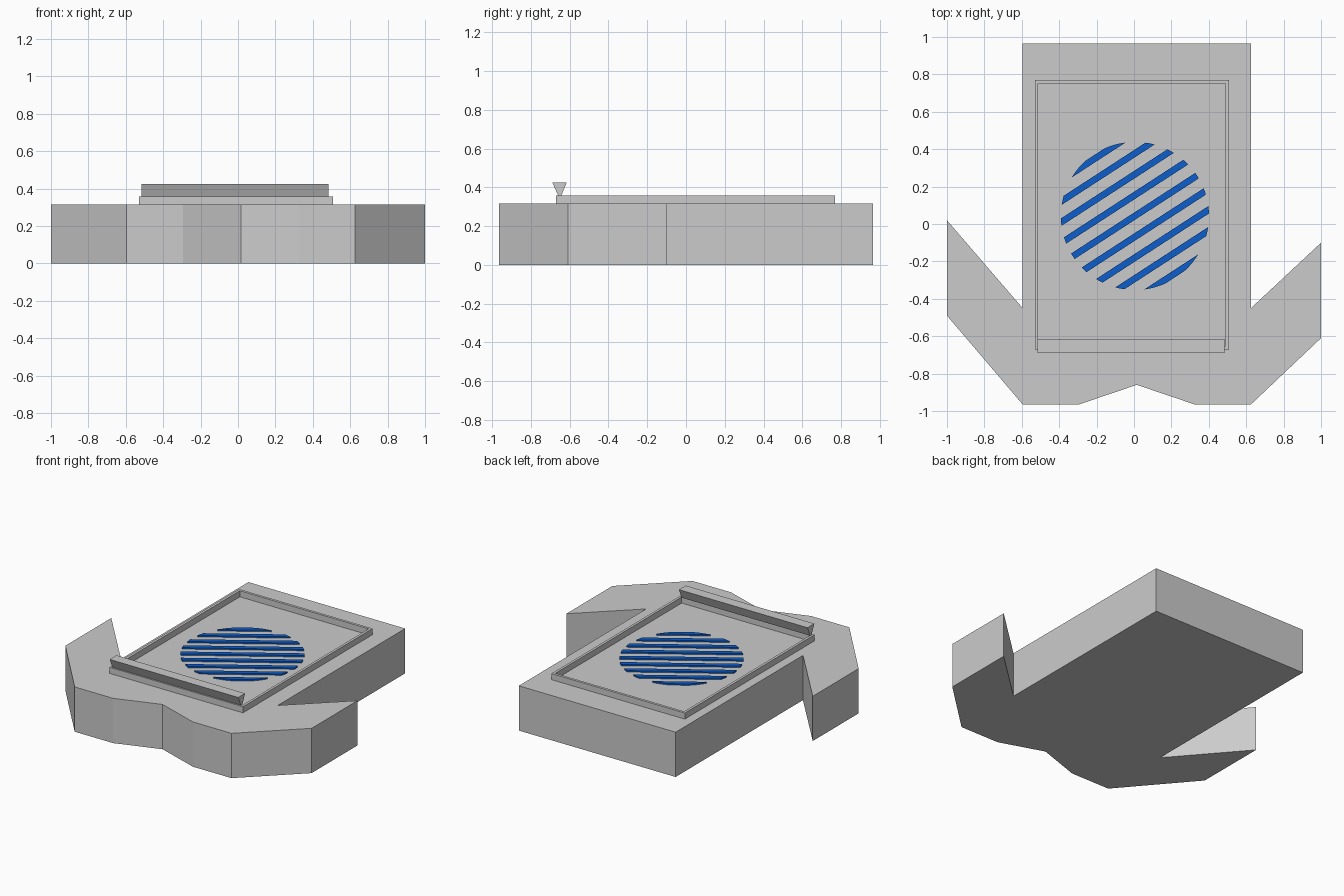
import bpy, bmesh, math
from mathutils import Vector

if "Cube" in bpy.data.objects:
    bpy.data.objects.remove(bpy.data.objects["Cube"])


def prism(name, pts, vec, mat=None):
    """Extrude one or more planar outlines along a vector into a single object."""
    bm = bmesh.new()
    for outline in pts:
        face = bm.faces.new([bm.verts.new(p) for p in outline])
        new = bmesh.ops.extrude_face_region(bm, geom=[face])["geom"]
        bmesh.ops.translate(bm, vec=vec,
                            verts=[g for g in new if isinstance(g, bmesh.types.BMVert)])
    bmesh.ops.recalc_face_normals(bm, faces=bm.faces)
    mesh = bpy.data.meshes.new(name)
    bm.to_mesh(mesh)
    bm.free()
    obj = bpy.data.objects.new(name, mesh)
    bpy.context.collection.objects.link(obj)
    if mat:
        mesh.materials.append(mat)
    return obj


TOP = 0.315

# main slab with the two side wings and the notched front
outline = [(-0.595, 0.965), (-0.595, -0.45), (-1, 0.02), (-1, -0.49),
           (-0.595, -0.965), (-0.295, -0.965), (0.015, -0.86), (0.325, -0.965),
           (0.625, -0.965), (1, -0.61), (1, -0.10), (0.625, -0.45), (0.625, 0.965)]
prism("base_slab", [[(x, y, 0) for x, y in outline]], (0, 0, TOP))

# thin raised frame, four mitred rails
def corners(inset):
    x0, x1, y0, y1 = -0.53 + inset, 0.508 - inset, -0.67 + inset, 0.77 - inset
    return [(x0, y0, TOP), (x1, y0, TOP), (x1, y1, TOP), (x0, y1, TOP)]

outer, inner = corners(0), corners(0.018)
bm = bmesh.new()
rings = [[bm.verts.new((x, y, z)) for x, y, _ in ring]
         for ring, z in ((outer, TOP), (outer, 0.358), (inner, 0.358), (inner, TOP))]
for a, b in zip(rings, rings[1:] + rings[:1]):
    for i in range(4):
        j = (i + 1) % 4
        bm.faces.new((a[i], a[j], b[j], b[i]))
bmesh.ops.recalc_face_normals(bm, faces=bm.faces)
mesh = bpy.data.meshes.new("raised_frame")
bm.to_mesh(mesh)
bm.free()
bpy.context.collection.objects.link(bpy.data.objects.new("raised_frame", mesh))

# wedge bar resting on the front rail
wedge = [(-0.69, 0.425), (-0.615, 0.425), (-0.643, 0.358), (-0.66, 0.358)]
prism("front_wedge_bar", [[(-0.515, y, z) for y, z in wedge]], (1.0, 0, 0))

# slanted blue stripes clipped to a disc
blue = bpy.data.materials.new("blue")
blue.diffuse_color = (0.004, 0.11, 0.6, 1)
blue.use_nodes = True
blue.node_tree.nodes["Principled BSDF"].inputs["Base Color"].default_value = blue.diffuse_color
R, SPACING, HALF, ANGLE = 0.396, 0.0935, 0.0175, math.radians(33)
centre = Vector((0.005, 0.043))
along = Vector((math.cos(ANGLE), math.sin(ANGLE)))
across = Vector((-along.y, along.x))
stripes = []
for k in range(-4, 5):
    lo, hi = (math.asin((k * SPACING + s * HALF) / R) for s in (-1, 1))
    arc = [lo + (hi - lo) * i / 4 for i in range(5)]
    angles = arc + [math.pi - a for a in reversed(arc)]
    pts = [centre + R * (math.cos(a) * along + math.sin(a) * across) for a in angles]
    stripes.append([(p.x, p.y, TOP - 0.005) for p in pts])
prism("disc_stripes", stripes, (0, 0, 0.015), blue)
